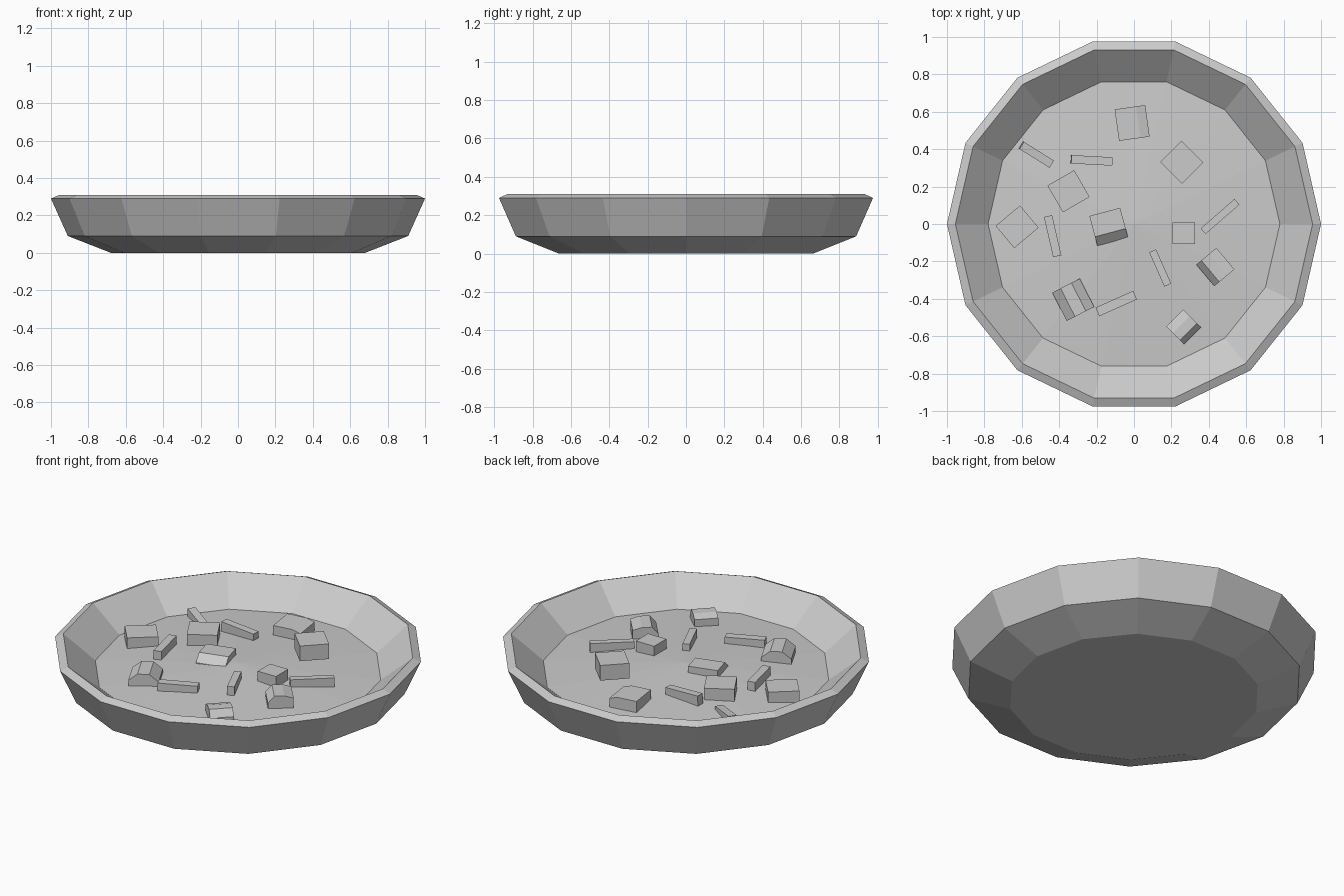
import bpy, bmesh
from math import sin, cos, pi, radians
from mathutils import Matrix

if "Cube" in bpy.data.objects:
    bpy.data.objects.remove(bpy.data.objects["Cube"])

SIDES = 14


def make_object(name, bm):
    bmesh.ops.recalc_face_normals(bm, faces=bm.faces)
    mesh = bpy.data.meshes.new(name)
    bm.to_mesh(mesh)
    bm.free()
    ob = bpy.data.objects.new(name, mesh)
    bpy.context.collection.objects.link(ob)
    return ob


def lathe(name, profile, cap=None):
    """Faceted turned shape; closes the first ring, last ring ends in a fan at height cap."""
    bm = bmesh.new()
    rings = [[bm.verts.new((r * cos(2 * pi * i / SIDES), r * sin(2 * pi * i / SIDES), z))
              for i in range(SIDES)] for r, z in profile]
    for a, b in zip(rings, rings[1:]):
        for i in range(SIDES):
            j = (i + 1) % SIDES
            bm.faces.new((a[i], a[j], b[j], b[i]))
    bm.faces.new(rings[0])
    tip = bm.verts.new((0, 0, cap))
    for i in range(SIDES):
        bm.faces.new((rings[-1][i], rings[-1][(i + 1) % SIDES], tip))
    return make_object(name, bm)


def chunk(name, x, y, top, w, d, angle, left=(0, 0), right=(0, 0), tilt=0, h=0.09):
    """Block with optional chamfers (width, drop) on its left and right top edges."""
    pts = [(-w / 2, -h), (w / 2, -h), (w / 2, -right[1])]
    if right[0]:
        pts.append((w / 2 - right[0], 0))
    if left[0]:
        pts.append((-w / 2 + left[0], 0))
    pts.append((-w / 2, -left[1]))
    bm = bmesh.new()
    ends = [[bm.verts.new((px, s * d / 2, pz)) for px, pz in pts] for s in (-1, 1)]
    bm.faces.new(ends[0])
    bm.faces.new(ends[1])
    n = len(pts)
    for i in range(n):
        j = (i + 1) % n
        bm.faces.new((ends[0][i], ends[0][j], ends[1][j], ends[1][i]))
    ob = make_object(name, bm)
    ob.matrix_world = (Matrix.Translation((x, y, top)) @ Matrix.Rotation(radians(angle), 4, 'Z')
                       @ Matrix.Rotation(radians(tilt), 4, 'Y'))


# Bowl shell with bevelled rim and slightly domed filling
lathe("bowl", [(0.68, 0), (0.91, 0.09), (1.0, 0.29), (0.955, 0.31), (0.78, 0.165)], cap=0.21)

# Chunks: x, y, top, width, depth, angle, left chamfer, right chamfer
none, soft, wide = (0, 0), (0.05, 0.015), (0.05, 0.04)
chunks = [
    (-0.01, 0.54, 0.24, 0.165, 0.17, 8, none, soft),
    (0.255, 0.33, 0.295, 0.16, 0.165, 45, none, none),
    (-0.35, 0.175, 0.253, 0.165, 0.165, 30, none, none),
    (-0.625, -0.015, 0.235, 0.17, 0.155, 40, none, none),
    (-0.135, -0.015, 0.242, 0.165, 0.17, 105, wide, none),
    (0.265, -0.05, 0.255, 0.12, 0.115, 0, none, none),
    (0.435, -0.23, 0.25, 0.14, 0.15, 40, (0.035, 0.04), soft),
    (-0.325, -0.405, 0.247, 0.165, 0.17, 27, wide, wide),
    (0.265, -0.55, 0.235, 0.135, 0.13, -45, soft, (0.03, 0.04)),
]
for i, (x, y, top, w, d, ang, lc, rc) in enumerate(chunks):
    chunk(f"food_chunk_{i + 1}", x, y, top, w, d, ang, lc, rc)

# Thin sticks: x, y, top, length, width, angle, tilt
sticks = [
    (-0.52, 0.37, 0.205, 0.19, 0.045, -32, 6),
    (-0.225, 0.34, 0.235, 0.22, 0.045, -3, 3),
    (-0.435, -0.065, 0.235, 0.22, 0.045, -77, 0),
    (0.14, -0.235, 0.24, 0.20, 0.04, -66, 0),
    (-0.095, -0.425, 0.227, 0.22, 0.05, 24, 0),
    (0.46, 0.04, 0.23, 0.24, 0.04, 41, 0),
]
for i, (x, y, top, length, w, ang, tilt) in enumerate(sticks):
    chunk(f"food_stick_{i + 1}", x, y, top, length, w, ang, tilt=tilt, h=0.06)
